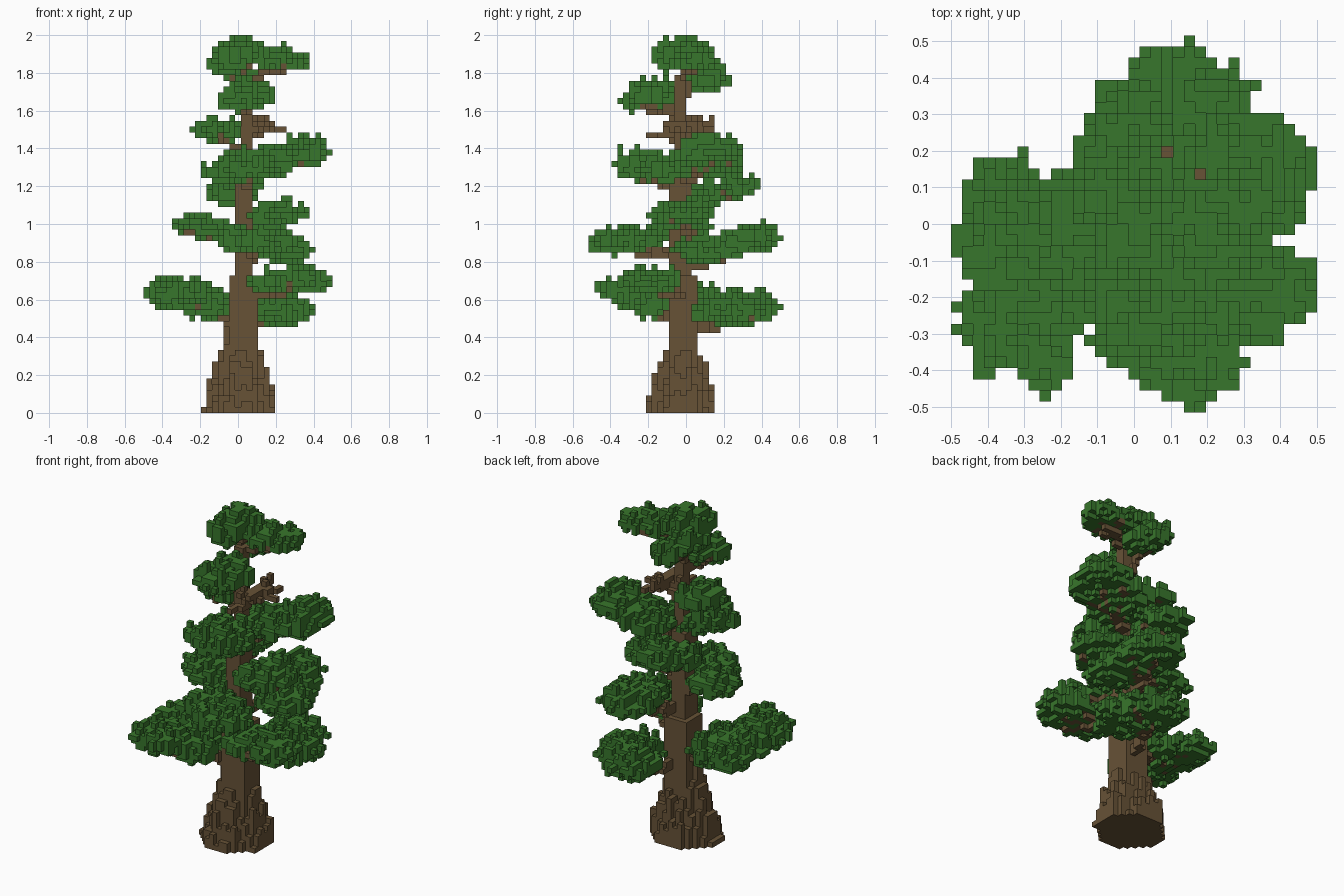
import bpy, bmesh, math, random
from mathutils import Vector, noise

random.seed(4)
V = 2 / 66                         # voxel size
AXIS = Vector((0.012, -0.022, 0))  # centre of the root flare
STEM = Vector((0.04, -0.025, 0))   # centre of the upper trunk

if "Cube" in bpy.data.objects:
    bpy.data.objects.remove(bpy.data.objects["Cube"])


def material(name, rgb):
    m = bpy.data.materials.new(name)
    m.use_nodes = True
    m.diffuse_color = (*rgb, 1)
    m.node_tree.nodes["Principled BSDF"].inputs["Base Color"].default_value = (*rgb, 1)
    return m


BARK = material("brown bark", (0.135, 0.085, 0.037))
LEAF = material("green leaves", (0.039, 0.18, 0.025))

cells = {}   # (i, j, k) -> part name


def cell(p):
    return (round(p.x / V), math.floor(p.y / V), math.floor(p.z / V))


def centre(i, j, k):
    return Vector((i * V, (j + 0.5) * V, (k + 0.5) * V))


def fill(c, part):
    i, j, k = c
    if abs(i) <= 16 and -17 <= j <= 16 and 0 <= k <= 65:
        cells.setdefault(c, part)


def line(a, b, part, thick=False):
    steps = int((b - a).length / V * 2) + 1
    for s in range(steps + 1):
        i, j, k = cell(a.lerp(b, s / steps))
        fill((i, j, k), part)
        if thick and s < steps * 0.6:
            fill((i, j, k + 1), part)
            fill((i, j + 1, k), part)


# Trunk: columns, tallest in the stem and falling off through the root flare
FLARE = [(0, 0.7), (0.07, 0.5), (0.085, 0.36), (0.11, 0.28),
         (0.14, 0.19), (0.17, 0.12), (0.195, 0.05)]


def flare_height(r):
    for (r0, h0), (r1, h1) in zip(FLARE, FLARE[1:]):
        if r <= r1:
            return h0 + (h1 - h0) * (r - r0) / (r1 - r0)
    return 0


def stem_height(off):
    x, y = abs(off.x), abs(off.y)
    if x < 0.035 and y < 0.035:
        return 1.8
    if -0.06 < off.x < 0.035 and y < 0.055:
        return 1.25
    return 0.72 if -0.085 < off.x < 0.06 and y < 0.075 else 0


for i in range(-7, 9):
    for j in range(-8, 8):
        p = centre(i, j, 0)
        off = p - AXIS
        x, y = abs(off.x), abs(off.y) * 1.06
        r = max(x, y, (x + y) * 0.75)
        h = flare_height(r)
        if h > 0:
            h += random.uniform(-0.06, 0.06) if r > 0.09 else 0
            h = max(h, V, stem_height(p - STEM))
            for k in range(round(h / V)):
                fill((i, j, k), "trunk")

# Foliage pads: inner end, outer end, radius, half height
PADS = {
    "low_right_front": ((-.2, -.17, .57), (-.34, -.27, .63), .14, .085),
    "low_right_side": ((-.19, -.02, .57), (-.35, -.04, .63), .14, .08),
    "low_left_front": ((.19, -.17, .69), (.36, -.18, .7), .14, .065),
    "low_left_back": ((.24, .19, .54), (.13, .34, .55), .155, .088),
    "mid_front": ((.02, -.26, .91), (.16, -.35, .9), .15, .065),
    "mid_left_back": ((.24, .14, .85), (.14, .34, .92), .155, .07),
    "mid_right_side": ((-.16, -.04, .97), (-.2, 0, .99), .14, .055),
    "mid_left_side": ((.2, -.04, 1.04), (.23, 0, 1.06), .145, .065),
    "upper_back": ((-.03, .14, 1.15), (-.02, .24, 1.2), .14, .07),
    "upper_front": ((.03, -.13, 1.28), (.05, -.23, 1.3), .15, .085),
    "upper_left_side": ((.2, .1, 1.31), (.35, .14, 1.39), .16, .08),
    "upper_right_side": ((-.1, 0, 1.48), (-.12, 0, 1.5), .12, .065),
    "high_front": ((.05, -.17, 1.68), (.03, -.21, 1.66), .14, .08),
    "high_back": ((.02, .11, 1.76), (-.05, .07, 1.84), .115, .08),
    "high_left_side": ((.18, .02, 1.86), (.26, .05, 1.86), .11, .06),
    "crown": ((-.02, -.07, 1.89), (.02, .02, 1.91), .1, .1),
}

# Small tufts that fill out the larger pads: centre, radius, half height
TUFTS = {
    "low_right_tip": ((-.25, -.38, .65), .09, .06),
    "low_right_back": ((-.35, .09, .6), .11, .06),
    "low_right_under": ((-.14, -.2, .57), .1, .07),
    "mid_corner": ((.22, .06, .87), .13, .06),
    "mid_back_tip": ((.2, .36, .93), .1, .06),
    "upper_corner": ((-.08, -.2, 1.27), .1, .06),
    "upper_left_tip": ((.36, .05, 1.37), .11, .07),
}

# Branches carrying the pads, with short side twigs
for a, b, r, h in PADS.values():
    a, b = Vector(a), Vector(b)
    drop = Vector((0, 0, h * 0.65))
    root = STEM + Vector((0, 0, a.z - h - 0.03))
    line(root, b - drop, "branches", r > 0.13)
    for side in (-1, 1):
        out = Vector((-(b - a).y, (b - a).x, 0)).normalized() * side * r * 0.75
        line(root.lerp(b - drop, 0.5), a.lerp(b, 0.6) + out - drop * 0.5, "branches")

# Bare dead branch on the left side
fork = Vector((0.12, 0, 1.49))
line(STEM + Vector((0, 0, 1.44)), fork, "bare_branch", True)
for tip in ((.23, .01, 1.51), (.17, .06, 1.54), (.12, .15, 1.55), (.18, .13, 1.51),
            (.1, -.19, 1.48), (.15, -.11, 1.53), (.08, -.12, 1.54), (.19, -.06, 1.51)):
    line(fork, Vector(tip), "bare_branch", True)


# Leaves: ragged domes swept from the inner to the outer end of each pad
def foliage(part, a, b, r, h):
    a, b = Vector(a), Vector(b)
    axis = (b - a).xy
    for i in range(-16, 17):
        for j in range(-17, 17):
            p = centre(i, j, 0)
            t = min(1, max(0, (p - a).xy.dot(axis) / max(axis.length_squared, V * V)))
            q = a.lerp(b, t)
            lump = noise.noise(Vector((p.x, p.y, q.z)) * 20)
            d = (p - q).xy.length / r + 0.22 * lump + random.uniform(-0.1, 0.1)
            if d >= 1:
                continue
            dome = math.sqrt(1 - max(d, 0) ** 2)
            top = q.z + h * (1.2 * dome - 0.3 - 0.5 * lump) + random.choice((0, 0, 0, V))
            low = q.z - h * (0.1 + 0.7 * dome + 0.2 * lump) + random.uniform(-0.5, 0.5) * V
            k0 = round(low / V)
            for k in range(k0, max(k0 + 1, round(top / V))):
                fill((i, j, k), part)


for name, pad in PADS.items():
    foliage("foliage_" + name, *pad)
for name, (mid, r, h) in TUFTS.items():
    foliage("foliage_" + name, mid, mid, r, h)
for k in (63, 64, 65):             # tip of the crown
    for i in (-1, 0):
        fill((i, 0, k), "foliage_crown")


# Turn the exposed sides of each part's voxels into a mesh
def build(part, mat):
    bm = bmesh.new()
    verts = {}

    def corner(key):
        if key not in verts:
            i, j, k = key
            verts[key] = bm.verts.new(((i - 0.5) * V, j * V, k * V))
        return verts[key]

    for c, owner in cells.items():
        if owner != part:
            continue
        for ax in range(3):
            for s in (0, 1):
                beside = list(c)
                beside[ax] += 2 * s - 1
                if tuple(beside) in cells:
                    continue
                loop = []
                for u, w in ((0, 0), (1, 0), (1, 1), (0, 1)):
                    key = list(c)
                    key[ax] += s
                    key[(ax + 1) % 3] += u
                    key[(ax + 2) % 3] += w
                    loop.append(corner(tuple(key)))
                bm.faces.new(loop if s else loop[::-1])
    mesh = bpy.data.meshes.new(part)
    bm.to_mesh(mesh)
    bm.free()
    mesh.materials.append(mat)
    bpy.context.collection.objects.link(bpy.data.objects.new(part, mesh))


for part in sorted(set(cells.values())):
    build(part, LEAF if part.startswith("foliage") else BARK)
